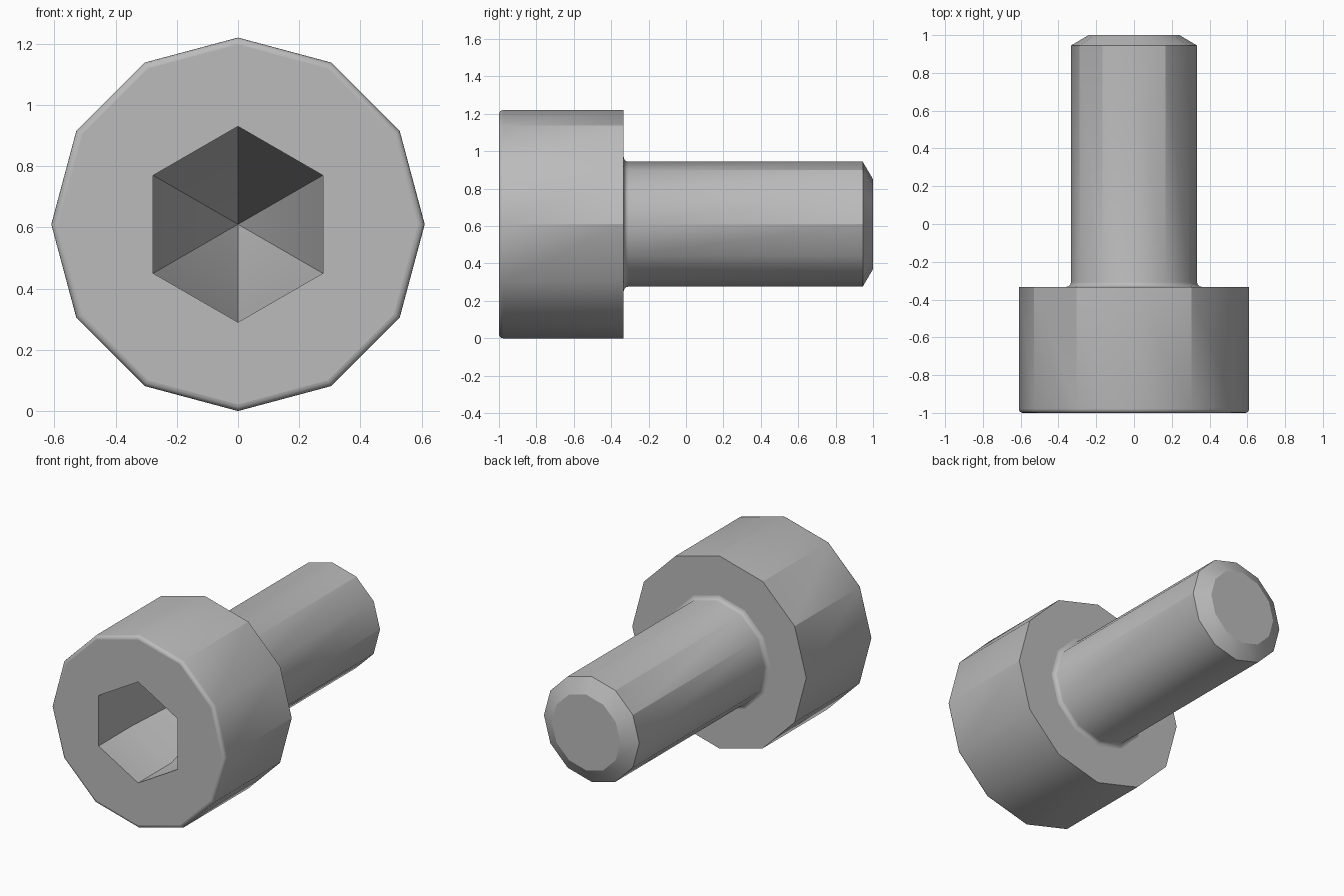
import bpy, bmesh
from math import cos, sin, pi, radians, degrees

if "Cube" in bpy.data.objects:
    bpy.data.objects.remove(bpy.data.objects["Cube"], do_unlink=True)

SIDES = 12
HEAD_R, SHANK_R, HEX_R = 0.61, 0.334, 0.32
FRONT, SHOULDER, TIP = -1.0, -0.333, 1.0
CREASES = (0, 60, 120, 150)   # lengthwise edges that stay crisp

steel = bpy.data.materials.new("steel_grey")
steel.use_nodes = True
steel.diffuse_color = (0.5, 0.5, 0.5, 1)
steel.node_tree.nodes["Principled BSDF"].inputs["Base Color"].default_value = (0.5, 0.5, 0.5, 1)


def ring(bm, radius, y, count=SIDES, start=0.0):
    angles = [start + 2 * pi * i / count for i in range(count)]
    return [bm.verts.new((radius * cos(a), y, HEAD_R + radius * sin(a))) for a in angles]


def bridge(bm, a, b):
    n = len(a)
    for i in range(n):
        bm.faces.new((a[i], a[(i + 1) % n], b[(i + 1) % n], b[i]))


def lathe(bm, profile):
    rings = [ring(bm, r, y) for r, y in profile]
    for a, b in zip(rings, rings[1:]):
        bridge(bm, a, b)
    return rings


def finish(bm, name):
    for f in bm.faces:
        f.smooth = True
    bm.normal_update()
    for e in bm.edges:
        if len(e.link_faces) < 2:
            continue
        angle = e.calc_face_angle()
        flat_end = any(abs(f.normal.y) > 0.99 for f in e.link_faces)
        e.smooth = angle < radians(32) and not flat_end
        # lengthwise edges
        a, b = (v.co for v in e.verts)
        if abs(a.x - b.x) < 0.001 and abs(a.z - b.z) < 0.001:
            turn = 0
            for crease in CREASES:
                t = radians(crease)
                r = ((a.x ** 2) + (a.z - HEAD_R) ** 2) ** 0.5
                if abs(a.x - r * cos(t)) + abs(a.z - HEAD_R - r * sin(t)) < 0.01:
                    e.smooth = False
    mesh = bpy.data.meshes.new(name)
    bm.to_mesh(mesh)
    bm.free()
    mesh.materials.append(steel)
    obj = bpy.data.objects.new(name, mesh)
    bpy.context.collection.objects.link(obj)
    return obj


# Head: rounded front rim, straight side, annular back
bm = bmesh.new()
f = 0.022
rim = [(HEAD_R - f + f * sin(t), FRONT + f - f * cos(t)) for t in (0, pi / 8, pi / 4, 3 * pi / 8, pi / 2)]
outer = lathe(bm, rim + [(HEAD_R, SHOULDER), (SHANK_R + 0.025, SHOULDER)])[0]

# Front face around the hexagonal socket
mouth = ring(bm, HEX_R, FRONT, 6, pi / 6)
for j in range(6):
    k = 2 * j + 1
    bm.faces.new((mouth[j], mouth[(j + 1) % 6], outer[(k + 2) % SIDES], outer[k + 1 - SIDES], outer[k]))

# Socket: straight walls, then a long taper to a point
floor = ring(bm, HEX_R, FRONT + 0.333, 6, pi / 6)
bridge(bm, floor, mouth)
apex = bm.verts.new((0, FRONT + 1.3, HEAD_R))
for j in range(6):
    bm.faces.new((floor[(j + 1) % 6], floor[j], apex))
bmesh.ops.recalc_face_normals(bm, faces=bm.faces)
head = finish(bm, "head")

# Shank: fillet under the head, plain cylinder, chamfered tip
bm = bmesh.new()
f = 0.025
fillet = [(SHANK_R + f - f * sin(t), SHOULDER + f - f * cos(t)) for t in (0, pi / 6, pi / 3, pi / 2)]
end = lathe(bm, fillet + [(SHANK_R, 0.945), (0.24, TIP)])[-1]
bm.faces.new(end)
bmesh.ops.recalc_face_normals(bm, faces=bm.faces)
shank = finish(bm, "shank")
